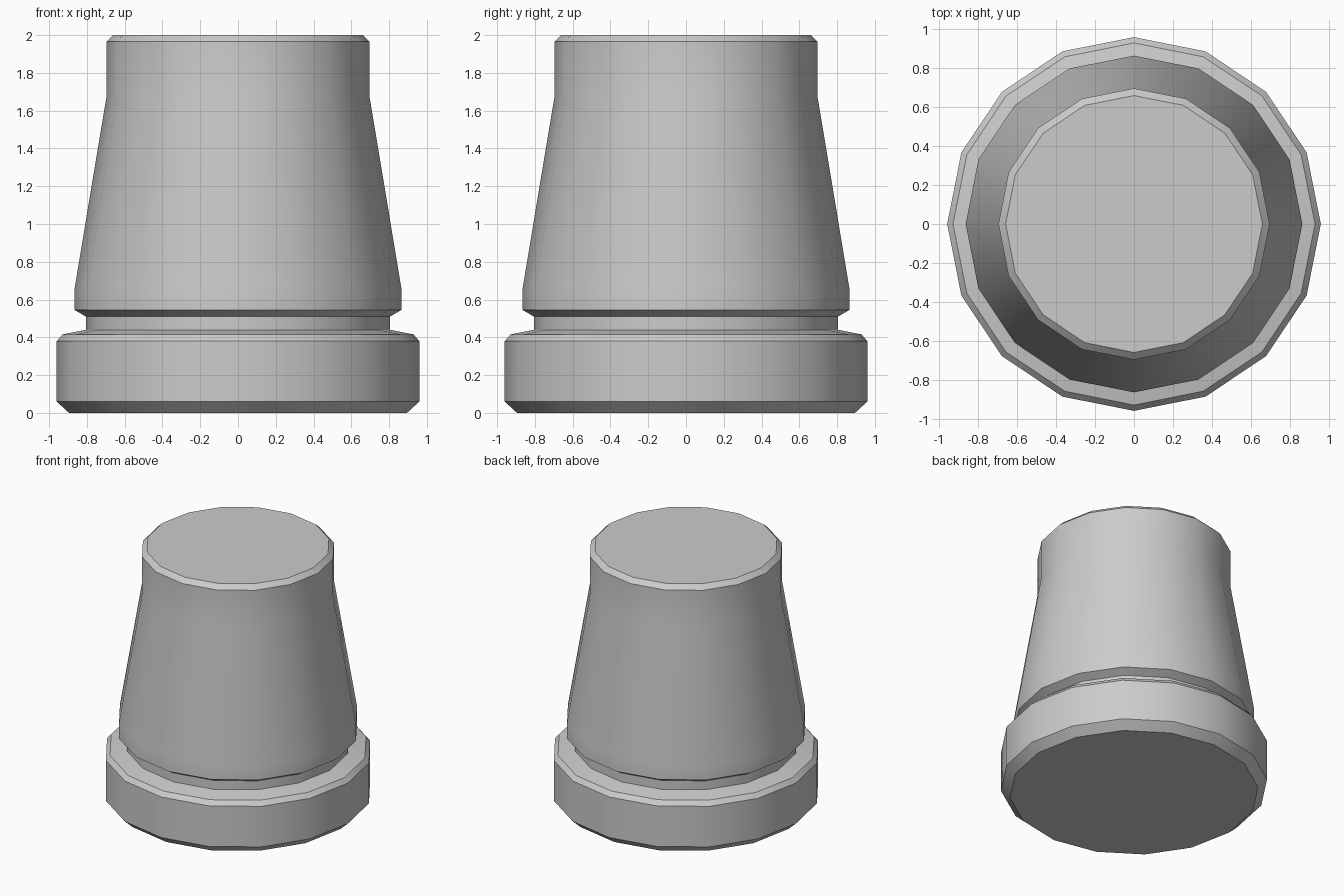
import bpy, bmesh
from math import cos, sin, pi, radians

if "Cube" in bpy.data.objects:
    bpy.data.objects.remove(bpy.data.objects["Cube"])

SIDES = 16


def lathe(name, profile):
    """Closed solid of revolution from (radius, height) points."""
    bm = bmesh.new()
    rings = [[bm.verts.new((r * cos(2 * pi * i / SIDES), r * sin(2 * pi * i / SIDES), z))
              for i in range(SIDES)] for r, z in profile]
    for low, high in zip(rings, rings[1:]):
        for i in range(SIDES):
            j = (i + 1) % SIDES
            bm.faces.new((low[i], low[j], high[j], high[i]))
    bm.faces.new(rings[0][::-1])
    bm.faces.new(rings[-1])
    mesh = bpy.data.meshes.new(name)
    bm.to_mesh(mesh)
    bm.free()
    obj = bpy.data.objects.new(name, mesh)
    bpy.context.collection.objects.link(obj)
    bpy.ops.object.select_all(action='DESELECT')
    obj.select_set(True)
    bpy.context.view_layer.objects.active = obj
    bpy.ops.object.shade_smooth_by_angle(angle=radians(30))
    return obj


# Wide chamfered foot, undercut groove, tapered barrel and straight chamfered top
lathe("tapered_cap", [
    (0.895, 0), (0.96, 0.06), (0.96, 0.38), (0.93, 0.415),
    (0.805, 0.44), (0.805, 0.51),
    (0.865, 0.545), (0.865, 0.66),
    (0.697, 1.67), (0.697, 1.965), (0.66, 2.0),
])
